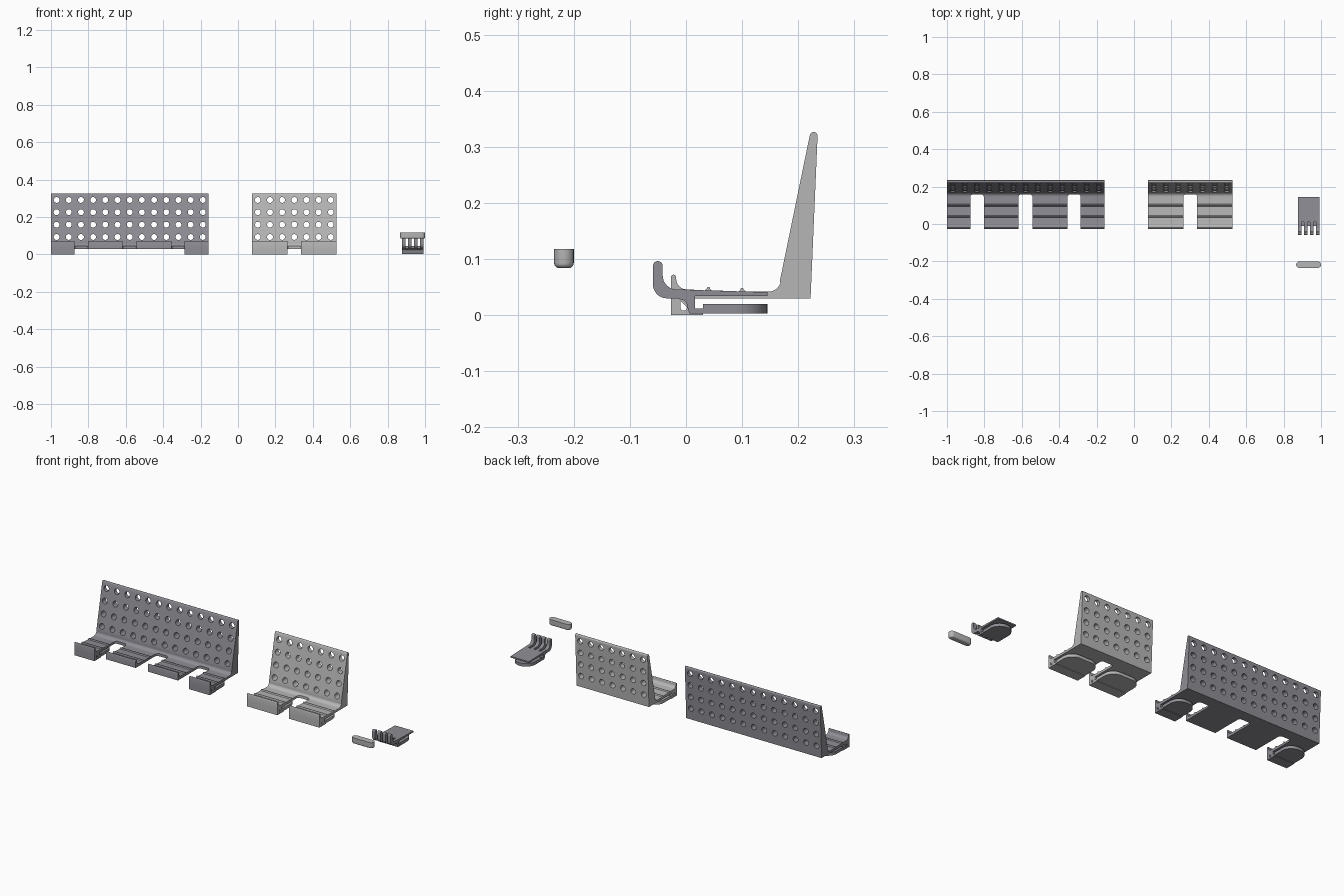
import bpy, bmesh, math

if "Cube" in bpy.data.objects:
    bpy.data.objects.remove(bpy.data.objects["Cube"])


def material(name, rgb):
    m = bpy.data.materials.new(name)
    m.diffuse_color = (*rgb, 1.0)
    m.use_nodes = True
    m.node_tree.nodes["Principled BSDF"].inputs["Base Color"].default_value = m.diffuse_color
    return m


DARK = material("dark_grey", (0.27, 0.27, 0.30))
MID = material("mid_grey", (0.47, 0.47, 0.47))


def arc(cx, cy, r, a0, a1, n=8):
    return [(cx + r * math.cos(math.radians(a0 + (a1 - a0) * i / n)),
             cy + r * math.sin(math.radians(a0 + (a1 - a0) * i / n))) for i in range(n + 1)]


def finish(name, bm, mat=None):
    bmesh.ops.recalc_face_normals(bm, faces=bm.faces)
    me = bpy.data.meshes.new(name)
    bm.to_mesh(me)
    bm.free()
    if mat:
        me.materials.append(mat)
    ob = bpy.data.objects.new(name, me)
    bpy.context.collection.objects.link(ob)
    return ob


def loft(bm, rings):
    # skin a stack of equal-length rings and cap both ends
    rings = [[bm.verts.new(p) for p in ring] for ring in rings]
    bm.faces.new(rings[0])
    bm.faces.new(rings[-1][::-1])
    for a, b in zip(rings, rings[1:]):
        for i in range(len(a)):
            j = (i + 1) % len(a)
            bm.faces.new((a[i], b[i], b[j], a[j]))


def add_prism(bm, pts, lo, hi, axis):
    # extrude a 2D outline along x (points are y,z), y (x,z) or z (x,y)
    place = {'x': lambda p, t: (t, p[0], p[1]), 'y': lambda p, t: (p[0], t, p[1]),
             'z': lambda p, t: (p[0], p[1], t)}[axis]
    loft(bm, [[place(p, t) for p in pts] for t in (lo, hi)])


def prism(name, pts, lo, hi, axis, mat=None):
    bm = bmesh.new()
    add_prism(bm, pts, lo, hi, axis)
    return finish(name, bm, mat)


def cut(ob, cutter):
    m = ob.modifiers.new("cut", 'BOOLEAN')
    m.operation, m.solver, m.object = 'DIFFERENCE', 'EXACT', cutter
    bpy.context.view_layer.objects.active = ob
    bpy.ops.object.modifier_apply(modifier=m.name)
    bpy.data.objects.remove(cutter, do_unlink=True)


def smooth(ob):
    bpy.ops.object.select_all(action='DESELECT')
    ob.select_set(True)
    bpy.context.view_layer.objects.active = ob
    bpy.ops.object.shade_smooth_by_angle(angle=math.radians(35))


def tongue(name, x0, x1, mat):
    # lower clamp tongue with large rounded corners at the back
    r = 0.057
    pts = [(x0, 0.03), (x1, 0.03)] + arc(x1 - r, 0.088, r, 0, 90, 12) + arc(x0 + r, 0.088, r, 90, 180, 12)
    smooth(prism(name, pts, 0.003, 0.02, 'z', mat))


# side profile shared by both brackets: wedge wall, ribbed shelf and front lip
profile = [(-0.027, 0.03), (0.222, 0.03)]
profile += arc(0.2275, 0.3195, 0.007, -3, 167)
profile += [(0.1675, 0.062)] + arc(0.147, 0.0645, 0.0225, -20, -90, 6)
for y in (0.1, 0.04):
    z = 0.0465 - 0.03 * y
    profile += [(y + 0.006, z - 0.001)] + arc(y, z + 0.002, 0.003, 0, 180, 6) + [(y - 0.006, z - 0.001)]
profile += arc(0.001, 0.0645, 0.0185, 270, 180, 6)
profile += arc(-0.0222, 0.0675, 0.0048, 0, 180, 6)


def bracket(name, x0, x1, slots, columns, clamps, mat):
    body = prism(name, profile, x0, x1, 'x', mat)
    # open slots with rounded inner corners
    bm = bmesh.new()
    for a, b in slots:
        r = 0.014
        add_prism(bm, [(a, -0.1), (b, -0.1)] + arc(b - r, 0.158 - r, r, 0, 90, 6)
                  + arc(a + r, 0.158 - r, r, 90, 180, 6), 0.0, 0.13, 'z')
    cut(body, finish("slot_cutter", bm, mat))
    # grid of round holes through the wall
    bm = bmesh.new()
    first, last, n = columns
    for i in range(n):
        for z in (0.093, 0.159, 0.2255, 0.291):
            x = first + (last - first) * i / (n - 1)
            add_prism(bm, arc(x, z, 0.0155, 0, 345, 23), 0.1, 0.3, 'y')
    cut(body, finish("hole_cutter", bm, mat))
    smooth(body)
    # clamps under the chosen shelf segments
    for i, (a, b) in enumerate(clamps):
        web = prism(f"{name}_clamp_web_{i}", [(-0.027, 0), (0.03, 0), (0.03, 0.012), (0.016, 0.012),
                                              (0.016, 0.03), (-0.027, 0.03)], a, b, 'x', mat)
        cut(web, prism("relief_cutter", [(-0.010, 0.026), (-0.010, 0.014)]
                       + arc(-0.004, 0.014, 0.006, 180, 360, 6)[1:], a - 0.1, b + 0.1, 'x', mat))
        smooth(web)
        tongue(f"{name}_clamp_tongue_{i}", a, b, mat)


bracket("wide_bracket", -1.0, -0.157,
        [(-0.875, -0.803), (-0.618, -0.543), (-0.355, -0.285)], (-0.97, -0.188, 13),
        [(-1.0, -0.875), (-0.285, -0.157)], DARK)
bracket("small_bracket", 0.075, 0.526, [(0.264, 0.338)], (0.106, 0.496, 7),
        [(0.075, 0.264), (0.338, 0.526)], MID)

# clip: top plate, web, tongue and four upturned prongs
cx0, cx1 = 0.877, 0.992
prism("clip_plate", [(0.012, 0.034), (0.145, 0.034), (0.145, 0.041), (0.012, 0.045)], cx0, cx1, 'x', DARK)
web = [(0.03, 0.003), (0.03, 0.012), (0.016, 0.012), (0.016, 0.034), (-0.012, 0.034), (-0.012, 0.028)]
web += arc(-0.010, 0.016, 0.012, 80, 0, 6) + [(0.006, 0.003)]
smooth(prism("clip_web", web, cx0, cx1, 'x', DARK))
tongue("clip_tongue", cx0, cx1, DARK)
hook = [(0.016, 0.030), (0.016, 0.045), (-0.012, 0.046)] + arc(-0.017, 0.0705, 0.0245, 270, 180)
hook += arc(-0.0502, 0.0878, 0.0087, 0, 180) + arc(-0.034, 0.055, 0.025, 180, 270)
for i in range(4):
    x = cx0 + i * 0.032
    smooth(prism(f"clip_prong_{i}", hook, x, x + 0.019, 'x', DARK))

# small capsule-shaped pad, flat on top with a rounded bottom rim
r, b = 0.0175, 0.009
steps = [(b * (1 - math.sin(a)), 0.084 + b * (1 - math.cos(a)))
         for a in (math.radians(15 * k) for k in range(7))] + [(0, 0.118)]
bm = bmesh.new()
loft(bm, [[(x, y, z) for x, y in arc(1.0 - r, -0.2175, r - d, -90, 90, 12)
           + arc(0.867 + r, -0.2175, r - d, 90, 270, 12)] for d, z in steps])
smooth(finish("capsule_pad", bm, MID))
